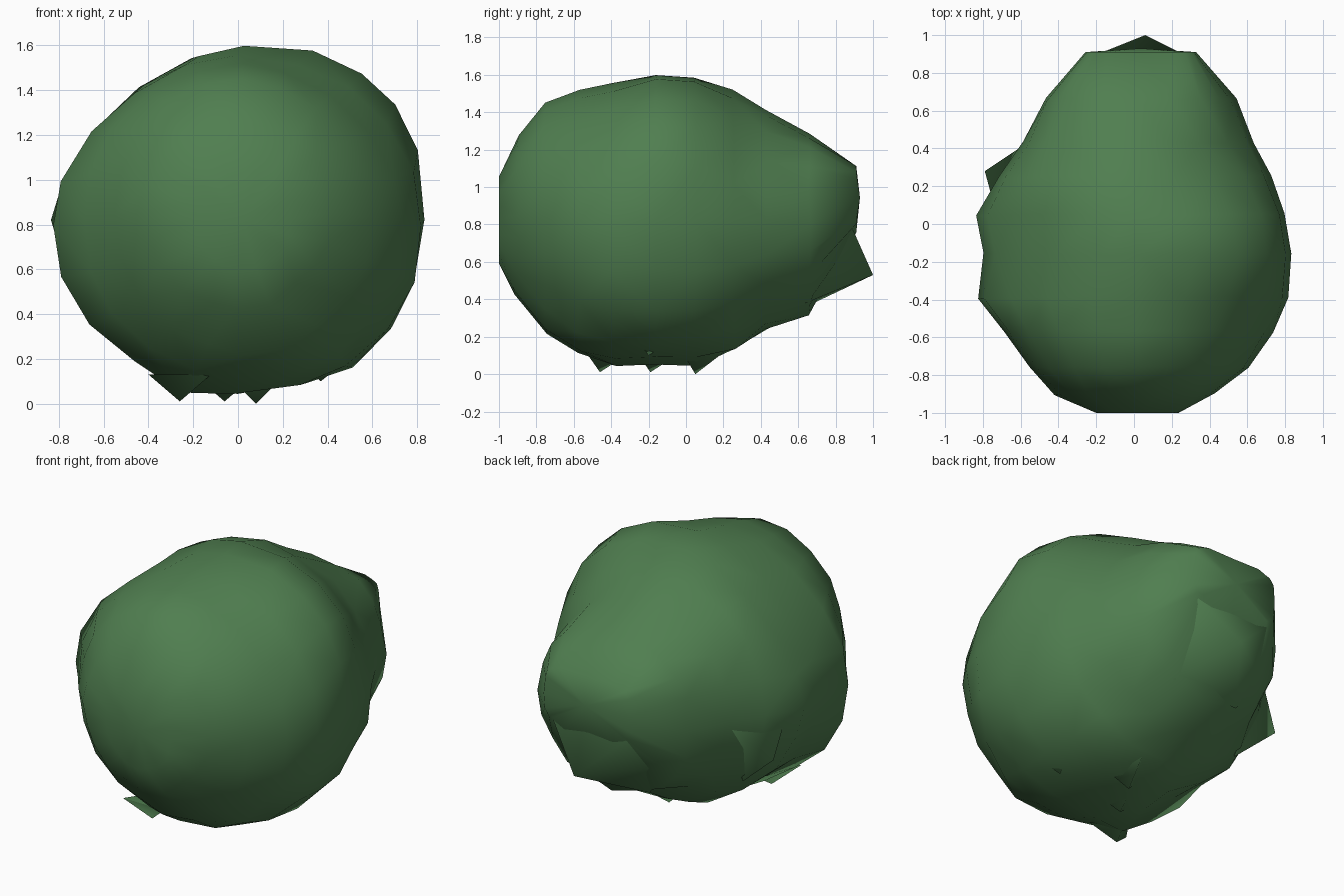
import bpy
import bmesh
import math
import random
from mathutils import Vector

random.seed(4)
default_cube = bpy.data.objects.get("Cube")
if default_cube:
    bpy.data.objects.remove(default_cube, do_unlink=True)

# One leafy green for the whole bush
leaf_green = bpy.data.materials.new("leaf_green")
leaf_green.use_nodes = True
leaf_colour = (0.08, 0.21, 0.08, 1)
leaf_green.diffuse_color = leaf_colour
shader = leaf_green.node_tree.nodes["Principled BSDF"]
shader.inputs["Base Color"].default_value = leaf_colour
shader.inputs["Roughness"].default_value = 0.9


def finish(bm, name):
    """Turn a bmesh into a smooth shaded green object."""
    bmesh.ops.recalc_face_normals(bm, faces=bm.faces)
    mesh = bpy.data.meshes.new(name)
    bm.to_mesh(mesh)
    bm.free()
    mesh.materials.append(leaf_green)
    obj = bpy.data.objects.new(name, mesh)
    bpy.context.collection.objects.link(obj)
    bpy.ops.object.select_all(action="DESELECT")
    obj.select_set(True)
    bpy.context.view_layer.objects.active = obj
    bpy.ops.object.shade_smooth_by_angle(angle=math.radians(100))
    return obj


# Foliage cross-sections from front to back: y, right, left, bottom, top,
# then leanness of upper right, upper left, lower right and lower left
# (one is an ellipse, less is boxier, more is pinched)
SECTIONS = [
    (-1.0, -.2, .24, .61, 1.05, .9, .9, .9, .9),
    (-.9, -.42, .43, .44, 1.27, 1, 1, 1, 1),
    (-.76, -.55, .61, .23, 1.45, .95, 1.1, 1, 1),
    (-.57, -.69, .73, .1, 1.52, 1, 1.1, 1, 1),
    (-.39, -.83, .82, .03, 1.55, 1.1, .95, 1.05, .95),
    (-.16, -.79, .83, .04, 1.6, 1.2, .8, 1.1, .9),
    (.05, -.83, .8, .04, 1.59, 1.2, .85, 1.2, .9),
    (.25, -.72, .73, .11, 1.52, 1, 1.1, 1.1, .95),
    (.43, -.58, .63, .22, 1.42, .95, 1.15, 1, 1),
    (.66, -.47, .54, .33, 1.29, .75, .9, .9, 1),
    (.91, -.25, .33, .77, 1.11, .4, .4, .5, .5),
]
SEGMENTS = 20


def rounded(value, power):
    return math.copysign(abs(value) ** power, value)


def build_foliage():
    bm = bmesh.new()
    rings = []
    for y, right, left, bottom, top, *leanness in SECTIONS:
        mid_x, mid_z = (right + left) / 2, (bottom + top) / 2
        ring = []
        for i in range(SEGMENTS):
            angle = math.tau * i / SEGMENTS
            c, s = math.cos(angle), math.sin(angle)
            power = leanness[(c > 0) + 2 * (s < 0)]
            x = mid_x + (left - right) / 2 * rounded(c, power)
            z = mid_z + (top - bottom) / 2 * rounded(s, power)
            # The underside is more crumpled than the rest
            rough = 0.02 if s < -0.7 else 0.008
            shift = Vector(random.uniform(-rough, rough) for _ in "xyz")
            if abs(y) > 0.9:
                shift.y = 0
            ring.append(bm.verts.new(Vector((x, y, z)) + shift))
        rings.append(ring)
    for a, b in zip(rings, rings[1:]):
        for i in range(SEGMENTS):
            j = (i + 1) % SEGMENTS
            bm.faces.new((a[i], a[j], b[j], b[i]))
    # Slightly domed ends
    for ring, y in ((rings[0], -1.0), (rings[-1], 0.93)):
        centre = sum((v.co for v in ring), Vector()) / SEGMENTS
        centre.y = y
        tip = bm.verts.new(centre)
        for i in range(SEGMENTS):
            bm.faces.new((ring[i], ring[(i + 1) % SEGMENTS], tip))
    bmesh.ops.triangulate(bm, faces=bm.faces)
    return finish(bm, "foliage")


def build_leaf_point(name, tip, corners):
    """A pointed tuft whose base corners are sunk in the foliage."""
    bm = bmesh.new()
    apex = bm.verts.new(tip)
    base = [bm.verts.new(c) for c in corners]
    bm.faces.new(base)
    for i, v in enumerate(base):
        bm.faces.new((v, base[(i + 1) % len(base)], apex))
    return finish(bm, name)


build_foliage()

# Broad flap under the back end, and a point on the right side
build_leaf_point("back_tuft", (.06, 1.0, .53),
                 [(-.24, .88, .8), (.3, .88, .8),
                  (.25, .64, .38), (-.2, .64, .36), (-.38, .66, .58)])
build_leaf_point("right_tuft", (-.79, .28, .58),
                 [(-.73, .06, .78), (-.58, .42, .78), (-.54, .22, .36)])

# Small points under the bush: name, tip, half width
for name, x, y, z, width in (
        ("front_bottom_tuft", -.26, -.46, .01, .14),
        ("middle_bottom_tuft", -.06, -.19, .01, .14),
        ("back_bottom_tuft", .08, .05, 0, .12),
        ("left_bottom_tuft", .37, -.2, .1, .15)):
    base_z = z + 0.12
    build_leaf_point(name, (x, y, z), [
        (x - width, y - width * .6, base_z),
        (x + width, y - width * .6, base_z),
        (x + width * .3, y + width * 1.3, base_z)])
